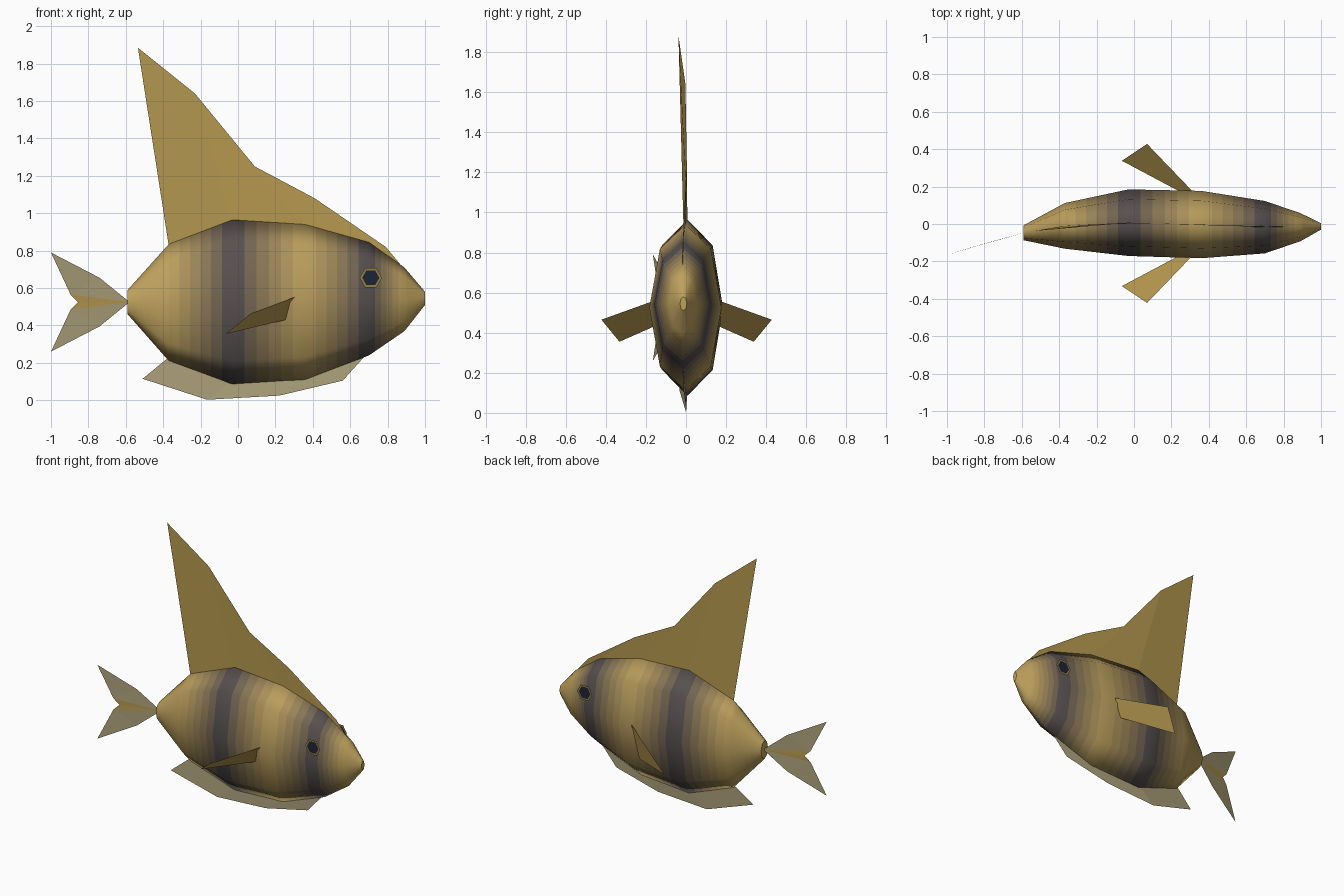
import bpy, math

if "Cube" in bpy.data.objects:
    bpy.data.objects.remove(bpy.data.objects["Cube"])

GOLD, DARK, PALE = (0.52, 0.36, 0.11), (0.055, 0.055, 0.075), (0.42, 0.36, 0.2)
FIN = (0.47, 0.32, 0.08)

# body stations: x, bottom z, top z, centre y, half width
STATIONS = [(-0.59, 0.46, 0.59, -0.047, 0.04), (-0.37, 0.21, 0.835, -0.01, 0.122),
            (-0.03, 0.085, 0.965, 0.007, 0.178), (0.36, 0.11, 0.94, -0.003, 0.18),
            (0.70, 0.24, 0.845, -0.017, 0.14), (0.89, 0.37, 0.71, -0.017, 0.075),
            (1.0, 0.51, 0.58, -0.013, 0.017)]
STRIPE = [0, 0, 1, 0, 1, 0, 0]          # how dark each station is
SPINE = [(-1.0, -0.165), (-0.87, -0.125), (-0.74, -0.088)] + [(s[0], s[3]) for s in STATIONS]


def mix(a, b, t):
    return tuple(p + (q - p) * t for p, q in zip(a, b))


def material(name, color):
    m = bpy.data.materials.new(name)
    m.diffuse_color = (*color, 1)
    m.use_nodes = True
    m.node_tree.nodes["Principled BSDF"].inputs["Base Color"].default_value = m.diffuse_color
    return m


def build(name, verts, faces, mats, ids=None):
    me = bpy.data.meshes.new(name)
    me.from_pydata(verts, [], faces)
    for m in mats:
        me.materials.append(m)
    if ids:
        for p, i in zip(me.polygons, ids):
            p.material_index = i
    ob = bpy.data.objects.new(name, me)
    bpy.context.collection.objects.link(ob)
    return ob


def spine_y(x):
    for (x0, y0), (x1, y1) in zip(SPINE, SPINE[1:]):
        if x <= x1:
            return y0 + (y1 - y0) * (x - x0) / (x1 - x0)
    return SPINE[-1][1]


def on_spine(points):
    return [(x, spine_y(x), z) for x, z in points]


# body: octagonal rings, each section cut into bands for the blended stripes
CUTS, SIDES, SHADES = 6, 8, 12
rings, shade = [], []
for i in range(len(STATIONS) - 1):
    for k in range(CUTS):
        rings.append(mix(STATIONS[i], STATIONS[i + 1], k / CUTS))
        t = (k + 0.5) / CUTS
        shade.append(round(SHADES * (STRIPE[i] * (1 - t) + STRIPE[i + 1] * t)))
rings.append(STATIONS[-1])
verts, faces, ids = [], [], []
for x, lo, hi, cy, w in rings:
    for k in range(SIDES):
        a = math.tau * k / SIDES
        verts.append((x, cy + w * math.cos(a), (lo + hi) / 2 + (hi - lo) / 2 * math.sin(a)))
for r, s in enumerate(shade):
    for k in range(SIDES):
        a, b = r * SIDES + k, r * SIDES + (k + 1) % SIDES
        faces.append((a, b, b + SIDES, a + SIDES))
        ids.append(s)
last = (len(rings) - 1) * SIDES
faces += [tuple(reversed(range(SIDES))), tuple(range(last, last + SIDES))]
ids += [0, 0]
shades = [material(f"body_shade_{i}", mix(GOLD, DARK, i / SHADES)) for i in range(SHADES + 1)]
body = build("body", verts, faces, shades, ids)
for p in body.data.polygons:
    p.use_smooth = len(p.vertices) == 4

fin_mat = material("fin_gold", FIN)
pale_mat = material("fin_pale", PALE)


# fins that follow the spine: strip between outer edge and body outline
def strip_fin(name, outer, inner, mat):
    n = len(outer)
    f = [(i, i + 1, n + i + 1, n + i) for i in range(n - 1)]
    return build(name, on_spine(outer + inner), f, [mat])


strip_fin("dorsal_fin",
          [(-0.535, 1.885), (-0.23, 1.64), (0.09, 1.25), (0.41, 1.08), (0.79, 0.82)],
          [(s[0], s[2] - 0.01) for s in STATIONS[1:6]], fin_mat)
strip_fin("belly_fin",
          [(-0.51, 0.115), (-0.165, 0.003), (0.22, 0.025), (0.56, 0.105)],
          [(s[0], s[1] + 0.02) for s in STATIONS[1:5]], pale_mat)

# forked tail: pale lobes with a gold centre
tail = [(-0.58, 0.525), (-0.74, 0.655), (-1.0, 0.79), (-0.895, 0.565),
        (-0.855, 0.525), (-0.895, 0.485), (-1.0, 0.26), (-0.74, 0.395)]
build("tail_fin", on_spine(tail),
      [(0, 1, 3), (1, 2, 3), (0, 3, 4), (0, 4, 5), (0, 5, 7), (5, 6, 7)],
      [pale_mat, fin_mat], [0, 0, 1, 1, 0, 0])

# paired side fins and eyes
rim_mat, pupil_mat = material("eye_rim", (0.3, 0.21, 0.06)), material("pupil", (0.012, 0.018, 0.035))
for side, sgn in (("right", -1), ("left", 1)):
    fin = [(0.31, 0.175, 0.555), (0.07, 0.425, 0.465), (-0.065, 0.335, 0.355), (0.255, 0.165, 0.43)]
    build(f"{side}_side_fin", [(x, sgn * y + 0.003, z) for x, y, z in fin],
          [(0, 1, 2, 3)], [fin_mat])
    ring = [(0.71 + r * math.cos(k * math.tau / 6), -0.017 + sgn * 0.151,
             0.655 + r * math.sin(k * math.tau / 6)) for r in (0.06, 0.046) for k in range(6)]
    f = [(k, (k + 1) % 6, 6 + (k + 1) % 6, 6 + k) for k in range(6)] + [tuple(range(6, 12))]
    if sgn > 0:
        f = [tuple(reversed(q)) for q in f]
    build(f"{side}_eye", ring, f, [rim_mat, pupil_mat], [0] * 6 + [1])
